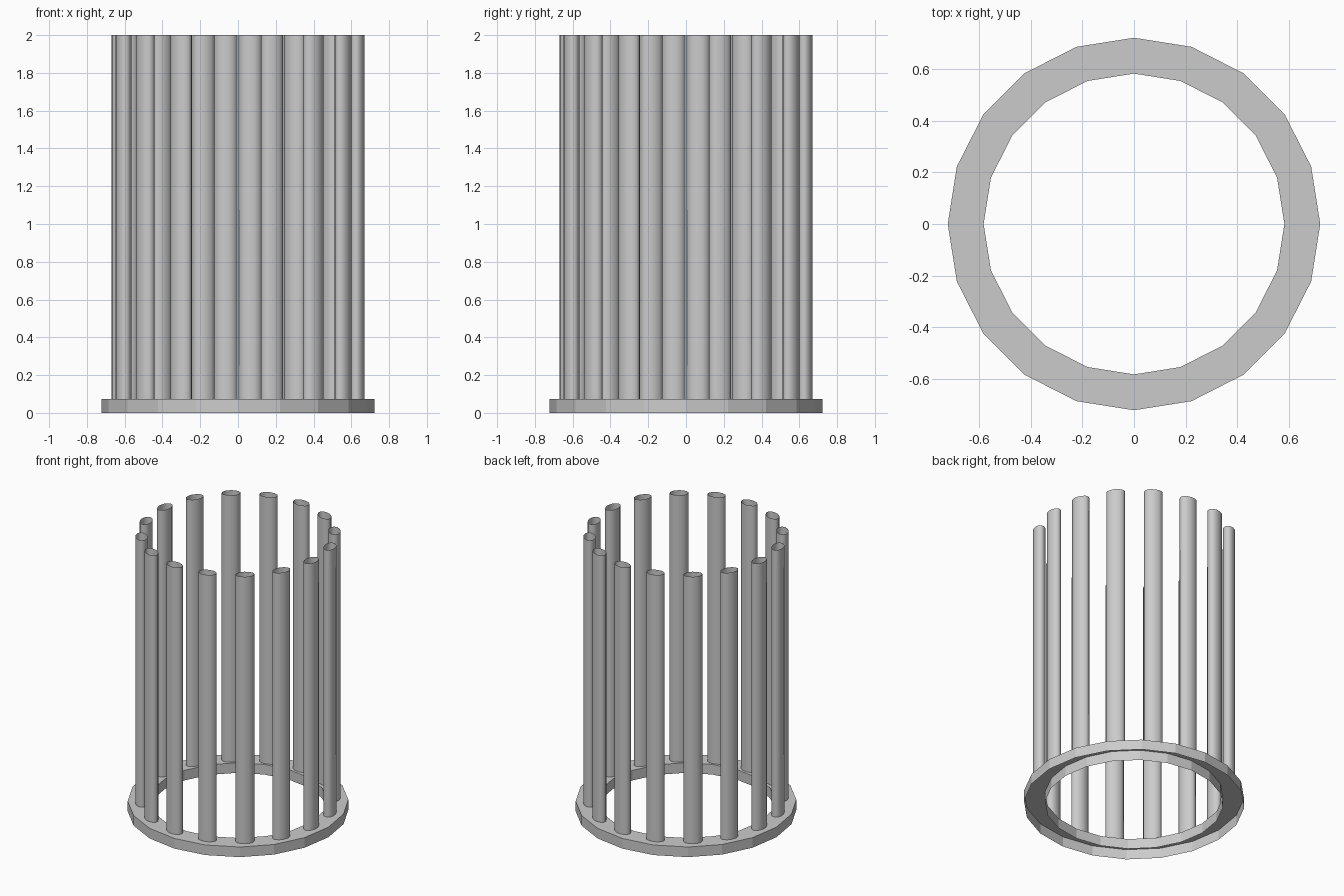
import bpy, math
from mathutils import Matrix, Vector

if "Cube" in bpy.data.objects:
    bpy.data.objects.remove(bpy.data.objects["Cube"])


def make_object(name, verts, faces, smooth=False):
    mesh = bpy.data.meshes.new(name)
    mesh.from_pydata(verts, [], faces)
    mesh.update()
    obj = bpy.data.objects.new(name, mesh)
    bpy.context.collection.objects.link(obj)
    for p in mesh.polygons:
        p.use_smooth = smooth
    return obj


def loop_points(n, rx, ry, z):
    return [Vector((rx * math.cos(2 * math.pi * i / n),
                    ry * math.sin(2 * math.pi * i / n), z)) for i in range(n)]


def bridge(n, a, b):
    # Quads between two consecutive vertex loops
    return [(a * n + i, a * n + (i + 1) % n, b * n + (i + 1) % n, b * n + i)
            for i in range(n)]


# Base ring: 20-sided channel, open underneath
SIDES, BASE_H = 20, 0.073
OUTER, INNER = 0.722, 0.583
ring = []
for r, z in ((OUTER, 0), (OUTER, BASE_H), (INNER, BASE_H), (INNER, 0)):
    ring += loop_points(SIDES, r, r, z)
make_object("base_ring", ring,
            bridge(SIDES, 0, 1) + bridge(SIDES, 1, 2) + bridge(SIDES, 2, 3))

# Upright bars: flattened open tubes, wide across the ring's tangent
BARS, SEG, RADIUS = 16, 12, 0.633
for k in range(BARS):
    angle = math.radians(-90 - 5.9 + k * 360 / BARS)
    place = Matrix.Rotation(angle, 4, 'Z') @ Matrix.Translation((RADIUS, 0, 0))
    tube = loop_points(SEG, 0.04, 0.062, BASE_H) + loop_points(SEG, 0.04, 0.062, 2.0)
    make_object(f"upright_bar_{k + 1}", [place @ v for v in tube],
                bridge(SEG, 0, 1), smooth=True)
